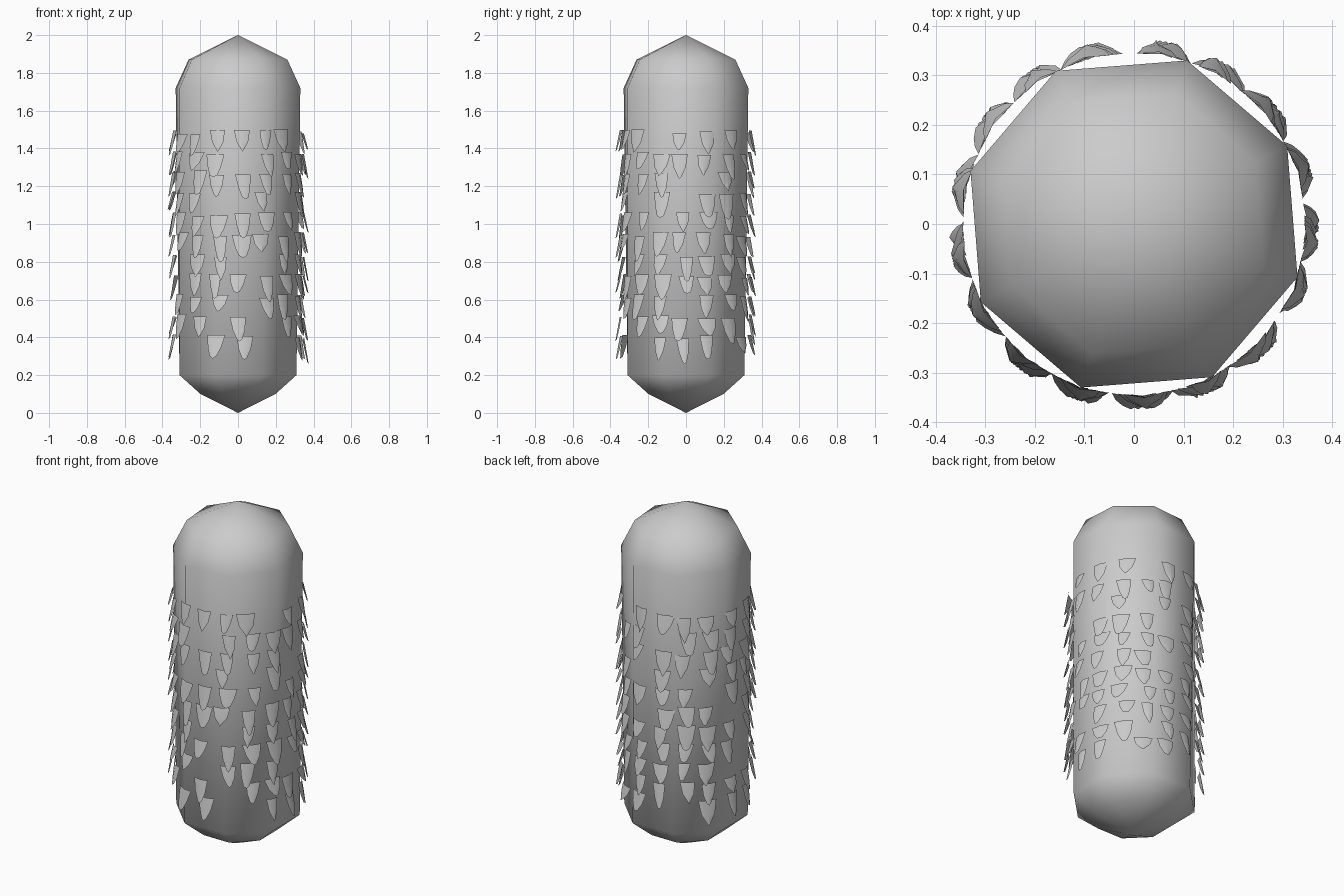
import bpy, bmesh, math, random

if "Cube" in bpy.data.objects:
    bpy.data.objects.remove(bpy.data.objects["Cube"])

random.seed(11)


def make_object(name, bm, smooth):
    bmesh.ops.recalc_face_normals(bm, faces=bm.faces)
    mesh = bpy.data.meshes.new(name)
    bm.to_mesh(mesh)
    bm.free()
    for p in mesh.polygons:
        p.use_smooth = smooth
    obj = bpy.data.objects.new(name, mesh)
    bpy.context.collection.objects.link(obj)
    return obj


def polar(r, a, z):
    return (r * math.cos(a), r * math.sin(a), z)


# Body: eight-sided capsule with a slight twist, (radius, z, turn in degrees)
SIDES = 8
profile = [(0.215, 0.10, 22.5), (0.335, 0.20, 22.5),
           (0.347, 1.72, 27.0), (0.275, 1.87, 27.0)]
bm = bmesh.new()
rings = [[bm.verts.new(polar(r, math.radians(t) + i * math.tau / SIDES, z))
          for i in range(SIDES)] for r, z, t in profile]
bottom, top = bm.verts.new((0, 0, 0)), bm.verts.new((0, 0, 2))
for i in range(SIDES):
    j = (i + 1) % SIDES
    for lo, hi in zip(rings, rings[1:]):
        bm.faces.new((lo[i], lo[j], hi[j], hi[i]))
    bm.faces.new((bottom, rings[0][j], rings[0][i]))
    bm.faces.new((top, rings[-1][i], rings[-1][j]))
make_object("body", bm, True)


# Scales: small curved pointed flaps leaning outward, in rows around the body
def add_scale(bm, angle, z_top, width, height):
    skew = random.uniform(-0.015, 0.015)
    tip = random.uniform(0.1, 0.45)
    grid = []
    for drop, radius, taper in ((0, 0.344, 1.0), (0.55, 0.357, 0.74), (0.92, 0.367, tip)):
        row = []
        for side in (-1, 0, 1):
            x = side * width / 2 * taper + skew * drop
            r = radius + (0.007 if side == 0 else 0)
            z = z_top - drop * height
            if side == 0 and drop > 0.8:
                z -= 0.08 * height
            row.append(bm.verts.new(polar(r, angle + x / radius, z)))
        grid.append(row)
    for a, b in zip(grid, grid[1:]):
        for k in range(2):
            bm.faces.new((a[k], a[k + 1], b[k + 1], b[k]))


COLUMNS, ROWS = 17, 11
bm = bmesh.new()
for row in range(ROWS):
    for col in range(COLUMNS):
        if random.random() < 0.17:
            continue
        angle = math.radians(-87) + col * math.tau / COLUMNS + random.uniform(-0.07, 0.07)
        add_scale(bm, angle, 1.485 - row * 0.1085 + random.uniform(-0.012, 0.015),
                  random.uniform(0.065, 0.105), random.uniform(0.085, 0.14))
make_object("scales", bm, True)
